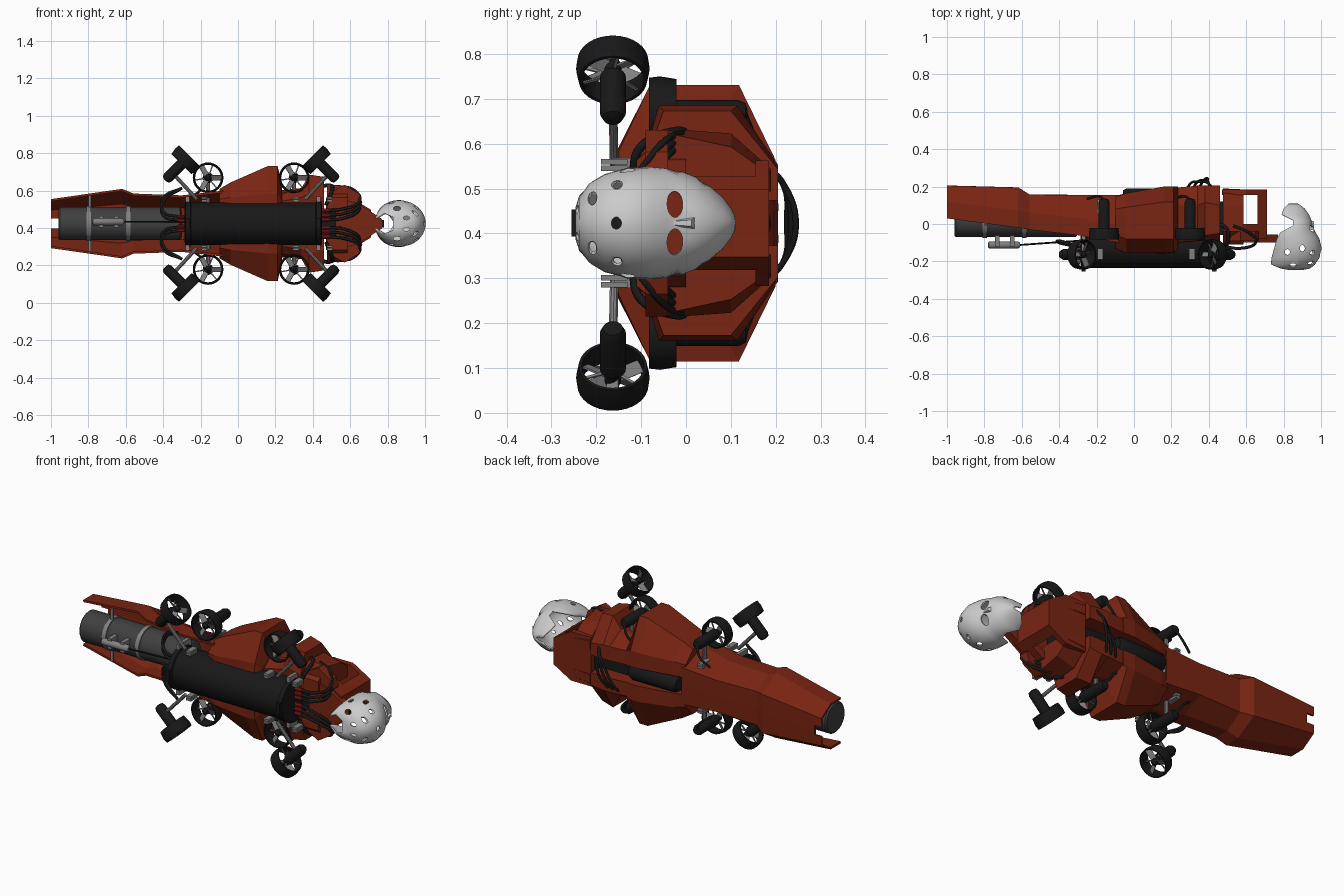
import bpy, bmesh, math
from mathutils import Vector, Matrix

if "Cube" in bpy.data.objects:
    bpy.data.objects.remove(bpy.data.objects["Cube"])

ZC = 0.423  # height of the symmetry plane


def mat(name, rgb):
    m = bpy.data.materials.new(name)
    m.diffuse_color = (*rgb, 1)
    m.use_nodes = True
    m.node_tree.nodes["Principled BSDF"].inputs["Base Color"].default_value = m.diffuse_color
    return m


RUST = mat("rust_paint", (0.19, 0.018, 0.006))
BLACK = mat("black_plastic", (0.009, 0.009, 0.009))
DARK = mat("dark_grey", (0.05, 0.05, 0.05))
METAL = mat("metal", (0.22, 0.22, 0.22))
RED = mat("red_plug", (0.25, 0.01, 0.01))
SHELL = mat("pale_shell", (0.55, 0.55, 0.55))


def make(name, bm, material, loc=(0, 0, ZC), smooth=None, mirror=False):
    bmesh.ops.recalc_face_normals(bm, faces=bm.faces)
    me = bpy.data.meshes.new(name)
    bm.to_mesh(me)
    bm.free()
    if smooth:
        for p in me.polygons:
            p.use_smooth = True
        me.set_sharp_from_angle(angle=math.radians(smooth))
    me.materials.append(material)
    ob = bpy.data.objects.new(name, me)
    ob.location = loc
    bpy.context.collection.objects.link(ob)
    if mirror:
        m = ob.modifiers.new("mirror", 'MIRROR')
        m.use_axis = (False, False, True)
    return ob


def loft(name, stations, material, solid=True, thick=0, mirror=True):
    """Skin (x, [(y, w)...]) cross-sections; w is measured from the symmetry plane."""
    bm = bmesh.new()
    rows = [[bm.verts.new((x, y, w)) for y, w in prof] for x, prof in stations]
    n = len(rows[0])
    for a, b in zip(rows, rows[1:]):
        for i in range(n if solid else n - 1):
            j = (i + 1) % n
            bm.faces.new((a[i], a[j], b[j], b[i]))
    if solid:
        bm.faces.new(rows[0])
        bm.faces.new(rows[-1])
    ob = make(name, bm, material, mirror=mirror)
    if thick:
        s = ob.modifiers.new("thickness", 'SOLIDIFY')
        s.thickness, s.offset = thick, 0
    return ob


def lathe(name, prof, loc, axis, material, segs=32, closed=False):
    bm = bmesh.new()
    rot = Vector((0, 0, 1)).rotation_difference(Vector(axis)).to_matrix()
    rows = [[bm.verts.new(rot @ Vector((r * math.cos(t), r * math.sin(t), h)))
             for t in (2 * math.pi * k / segs for k in range(segs))] for r, h in prof]
    pairs = list(zip(rows, rows[1:])) + ([(rows[-1], rows[0])] if closed else [])
    for a, b in pairs:
        for i in range(segs):
            j = (i + 1) % segs
            bm.faces.new((a[i], a[j], b[j], b[i]))
    if not closed:
        bm.faces.new(rows[0])
        bm.faces.new(rows[-1])
    return make(name, bm, material, loc, 35)


def box(name, x, y, w, material, mirror=False):
    return loft(name, [(k, [(y[0], w[0]), (y[1], w[0]), (y[1], w[1]), (y[0], w[1])]) for k in x],
                material, mirror=mirror)


def plate(name, outline, y, material):
    """Flat plate from an (x, w) outline, mirrored."""
    bm = bmesh.new()
    f = bm.faces.new([bm.verts.new((x, y[0], w)) for x, w in outline])
    g = bmesh.ops.extrude_face_region(bm, geom=[f])["geom"]
    bmesh.ops.translate(bm, vec=(0, y[1] - y[0], 0), verts=[v for v in g if isinstance(v, bmesh.types.BMVert)])
    return make(name, bm, material, mirror=True)


def rod(name, a, b, r, material, segs=10):
    d = Vector(b) - Vector(a)
    return lathe(name, [(r, 0), (r, d.length)], a, d, material, segs)


def hose(name, pts, r=0.008):
    cu = bpy.data.curves.new(name, 'CURVE')
    cu.dimensions, cu.bevel_depth, cu.bevel_resolution, cu.resolution_u = '3D', r, 2, 8
    sp = cu.splines.new('BEZIER')
    sp.bezier_points.add(len(pts) - 1)
    for bp, (x, y, w) in zip(sp.bezier_points, pts):
        bp.co = (x, y, ZC + w)
        bp.handle_left_type = bp.handle_right_type = 'AUTO'
    cu.materials.append(BLACK)
    bpy.context.collection.objects.link(bpy.data.objects.new(name, cu))


def thruster(name, loc, axis, length):
    lathe(name + "_duct", [(.073, -.03), (.079, -.03), (.082, -.005), (.076, .032), (.069, .032)],
          loc, axis, BLACK, 32, True)
    lathe(name + "_motor", [(.006, -.03), (.018, -.018), (.02, .012), (.029, .022), (.029, length - .02),
                            (.022, length - .004), (.006, length)], loc, axis, BLACK, 20)
    bm = bmesh.new()
    rot = Vector((0, 0, 1)).rotation_difference(Vector(axis)).to_matrix().to_4x4()
    for k in range(3):  # wide propeller blades and thin stays
        for ang, wid, h, tilt in ((k * 120, .03, -.004, 30), (k * 120 + 50, .007, .016, 0)):
            m = (rot @ Matrix.Rotation(math.radians(ang), 4, 'Z') @ Matrix.Translation((.044, 0, h))
                 @ Matrix.Rotation(math.radians(tilt), 4, 'X') @ Matrix.Diagonal((.058, wid, .004, 1)))
            bmesh.ops.create_cube(bm, size=1, matrix=m)
    make(name + "_propeller", bm, METAL, loc)


# Tail: folded sheet shell, open to the front
def tail_prof(yf, yb, w, g=0):
    return [(yf - g, w + g), (yf + .09, w + g), (yb + g, .6 * w + g), (yb + g, 0)]


tail = loft("tail_shell", [(-1, tail_prof(.03, .2, .125)), (-.62, tail_prof(-.02, .19, .18)),
                           (-.56, tail_prof(-.03, .152, .155)), (-.3, tail_prof(-.06, .15, .145)),
                           (-.08, tail_prof(-.1, .15, .17))], RUST, False, .012)
slot = box("slot_cutter", (-1.1, -.957), (0, .4), (-.027, .027), RUST)
slot.hide_render = True
slot.display_type = 'WIRE'
cut = tail.modifiers.new("slot", 'BOOLEAN')
cut.operation, cut.object = 'DIFFERENCE', slot
box("tail_strap", (-.8, -.785), (-.01, .0), (-.15, .15), METAL)

# Tail canister with straps and a small side cylinder
lathe("tail_canister", [(.08, 0), (.088, .008), (.088, .65), (.07, .66)], (-.96, .018, ZC), (1, 0, 0), DARK, 40)
for x in (-.81, -.6):
    lathe("canister_strap", [(.086, 0), (.094, 0), (.094, .024), (.086, .024)], (x, .018, ZC), (1, 0, 0), METAL, 40, True)
lathe("small_cylinder", [(.012, 0), (.019, .006), (.019, .16), (.012, .17)], (-.78, -.112, ZC + .01), (1, 0, 0), METAL, 20)
for x in (-.73, -.65):
    box("cylinder_clamp", (x - .012, x + .012), (-.12, -.06), (-.02, .04), METAL)
rod("thin_line", (-.61, -.112, ZC + .01), (-.3, -.09, ZC + .01), .005, BLACK)

# Mid body: faceted side pods around a dark core
loft("side_pod", [
    (-.1, [(-.13, .05), (-.13, .13), (-.06, .185), (.08, .185), (.145, .12), (.15, .05)]),
    (-.04, [(-.155, .05), (-.155, .14), (-.08, .22), (.09, .22), (.165, .13), (.165, .05)]),
    (.16, [(-.16, .05), (-.155, .16), (-.08, .308), (.118, .308), (.2, .14), (.2, .05)]),
    (.212, [(-.16, .05), (-.15, .16), (-.08, .308), (.118, .308), (.2, .14), (.2, .05)]),
    (.235, [(-.13, .05), (-.13, .12), (-.06, .17), (.06, .2), (.2, .14), (.2, .05)])], RUST)
loft("shoulder_pod", [
    (.235, [(-.1, .05), (-.1, .12), (-.05, .16), (.1, .18), (.195, .13), (.195, .05)]),
    (.34, [(-.08, .05), (-.09, .14), (-.05, .19), (.1, .19), (.205, .13), (.205, .05)]),
    (.38, [(-.08, .05), (-.09, .16), (-.06, .262), (.115, .262), (.205, .13), (.205, .05)]),
    (.46, [(-.08, .05), (-.09, .14), (-.05, .25), (.1, .25), (.205, .12), (.205, .05)])], RUST)
box("core_box", (-.05, .52), (-.06, .12), (-.07, .07), BLACK)
lathe("core_cylinder", [(.04, 0), (.05, .02), (.05, .28), (.04, .3)], (-.06, .14, ZC), (1, 0, 0), BLACK, 24)

# Head frame: collar, wings, tapered window frame and neck plate
loft("collar", [(.475, [(-.11, .07), (-.11, .14), (-.04, .21), (.1, .2), (.19, .12), (.19, .07)]),
                (.585, [(-.11, .07), (-.11, .14), (-.04, .2), (.1, .17), (.185, .11), (.185, .07)])], RUST)
plate("wing_plate", [(.5, .08), (.5, .17), (.57, .208), (.65, .158), (.665, .11), (.63, .08)], (-.09, -.04), RUST)
for y in ((.155, .185), (-.04, .0)):
    plate("frame_rail", [(.47, 0), (.47, .14), (.6, .14), (.71, .075), (.71, 0)] if y[0] > 0
          else [(.57, .1), (.57, .145), (.6, .14), (.71, .075), (.71, .05)], y, RUST)
plate("frame_end", [(.66, .085), (.66, .105), (.71, .075), (.71, .0), (.695, 0), (.695, .065)], (-.08, .185), RUST)
plate("neck_plate", [(.52, 0), (.52, .14), (.64, .11), (.77, .025), (.77, 0)], (-.1, -.055), RUST)
box("neck_bar", (.7, .78), (-.1, -.07), (-.02, .02), BLACK)

# Large pressure tube with end flanges and feet
lathe("pressure_tube", [(.1, 0), (.122, .004), (.122, .03), (.114, .034), (.114, .7), (.122, .704), (.122, .73), (.1, .734)],
      (-.285, -.12, ZC), (1, 0, 0), BLACK, 48)
for x in (-.27, .43):
    box("tube_foot", (x - .012, x + .012), (-.255, -.21), (.0, .03), BLACK, True)
    box("tube_cradle", (x - .01, x + .01), (-.16, -.05), (.09, .145), METAL, True)

# Eight thrusters, struts and cross rails
for s in (1, -1):
    for x, dx in ((-.28, -1), (.42, 1)):
        z = ZC + s * .341
        thruster("angled_thruster", (x, -.163, z), (dx * .707, 0, -s * .707), .155)
        rod("angled_strut", (x + dx * .07, -.163, z - s * .07), (x - dx * .06, -.16, ZC + s * .13), .01, METAL)
    for x in (-.16, .3):
        thruster("upright_thruster", (x, -.053, ZC + s * .245), (0, 1, 0), .19)
        rod("upright_strut", (x, .06, ZC + s * .245), (x, .06, ZC + s * .1), .012, METAL)
        hose("thruster_cable", [(x, .13, s * .245), (x - .03, .148, s * .19), (x - .09, .135, s * .14)], .007)
    for x in (-.18, .31, .49):
        for k in (.122, .137):
            for y in ((-.19, -.13), (-.02, .13)):
                box("cross_rail", (x - .015, x + .015), y, (s * k - .006, s * k + .006), METAL)

    # Hoses and plugs
    for k, w in enumerate((.02, .045, .07)):
        rod("tube_plug", (.445, -.12, ZC + s * w), (.49, -.12, ZC + s * w), .012, RED)
        hose("front_hose", [(.48, -.12, s * w), (.57, -.13, s * (w + .01)), (.65, -.1, s * (.08 + k * .02)),
                            (.62, -.05, s * (.14 + k * .02)), (.53, -.01, s * (.18 + k * .01))])
    for w in (.015, .035):
        rod("rear_plug", (-.32, -.12, ZC + s * w), (-.28, -.12, ZC + s * w), .011, RED)
        hose("rear_hose", [(-.31, -.12, s * w), (-.4, -.1, s * (w + .03)), (-.4, -.09, s * (w + .1)), (-.3, -.12, s * .19)])
    hose("side_hose", [(.47, -.12, s * .1), (.5, -.1, s * .17), (.49, -.02, s * .205), (.42, .0, s * .19)], .01)
for k in range(3):
    hose("back_hose", [(.28 + k * .03, .17, -.13), (.3 + k * .03, .215, -.09), (.35 + k * .02, .225 + .01 * k, .0),
                       (.4, .215, .09), (.43, .17, .13)], .007)

# Face shell: rings of (y, front x, back x, half width), open at the back
rings = [(-.243, .9, .83, .035), (-.235, .94, .785, .06), (-.215, .965, .735, .085), (-.18, .988, .738, .106),
         (-.13, 1.0, .752, .12), (-.08, .988, .765, .122), (-.045, .967, .785, .119), (-.01, .95, .85, .112),
         (.02, .945, .85, .1), (.05, .932, .79, .08), (.08, .91, .8, .055), (.1, .885, .82, .028), (.107, .87, .83, .012)]
bm = bmesh.new()
rows = []
for y, f, b, w in rings:
    xc = max((f + .73) / 2, b)
    a = f - xc
    tm = math.acos(max(-.97, min(0, (b - xc) / a)))
    rows.append([bm.verts.new((xc + a * math.cos(t), y, w * math.sin(t)))
                 for t in (tm * (k / 16 - 1) for k in range(33))])
for p, q in zip(rows, rows[1:]):
    for i in range(32):
        bm.faces.new((p[i], p[i + 1], q[i + 1], q[i]))
bm.faces.new(rows[0])
mask = make("face_shell", bm, SHELL, smooth=50)
s = mask.modifiers.new("thickness", 'SOLIDIFY')
s.thickness, s.offset = .007, 0

# Eye openings and vent holes
bm = bmesh.new()
holes = [(.95, -.025, .042 * k, .05, .018, .03) for k in (1, -1)]
holes += [(.985, -.155, .0, .04, .012, .014)]
for k in (1, -1):
    holes += [(.965, -.21, .06 * k, .04, .012, .02), (.9, -.235, .03 * k, .018, .03, .01),
              (.85, -.215, .08 * k, .02, .03, .012), (.9, -.13, .115 * k, .014, .018, .03),
              (.82, -.15, .11 * k, .014, .016, .03), (.965, -.155, .088 * k, .03, .014, .012)]
for x, y, w, a, b, c in holes:
    bmesh.ops.create_uvsphere(bm, u_segments=16, v_segments=10, radius=1,
                              matrix=Matrix.Translation((x, y, w)) @ Matrix.Diagonal((a, b, c, 1)))
cutter = make("hole_cutter", bm, SHELL)
cutter.hide_render = True
cutter.display_type = 'WIRE'
cut = mask.modifiers.new("holes", 'BOOLEAN')
cut.operation, cut.object = 'DIFFERENCE', cutter

# Nose
loft("nose", [(.935, [(-.035, .012), (.025, .018), (.025, -.018), (-.035, -.012)]),
              (.962, [(-.03, .004), (.012, .007), (.012, -.007), (-.03, -.004)])], SHELL, mirror=False)
